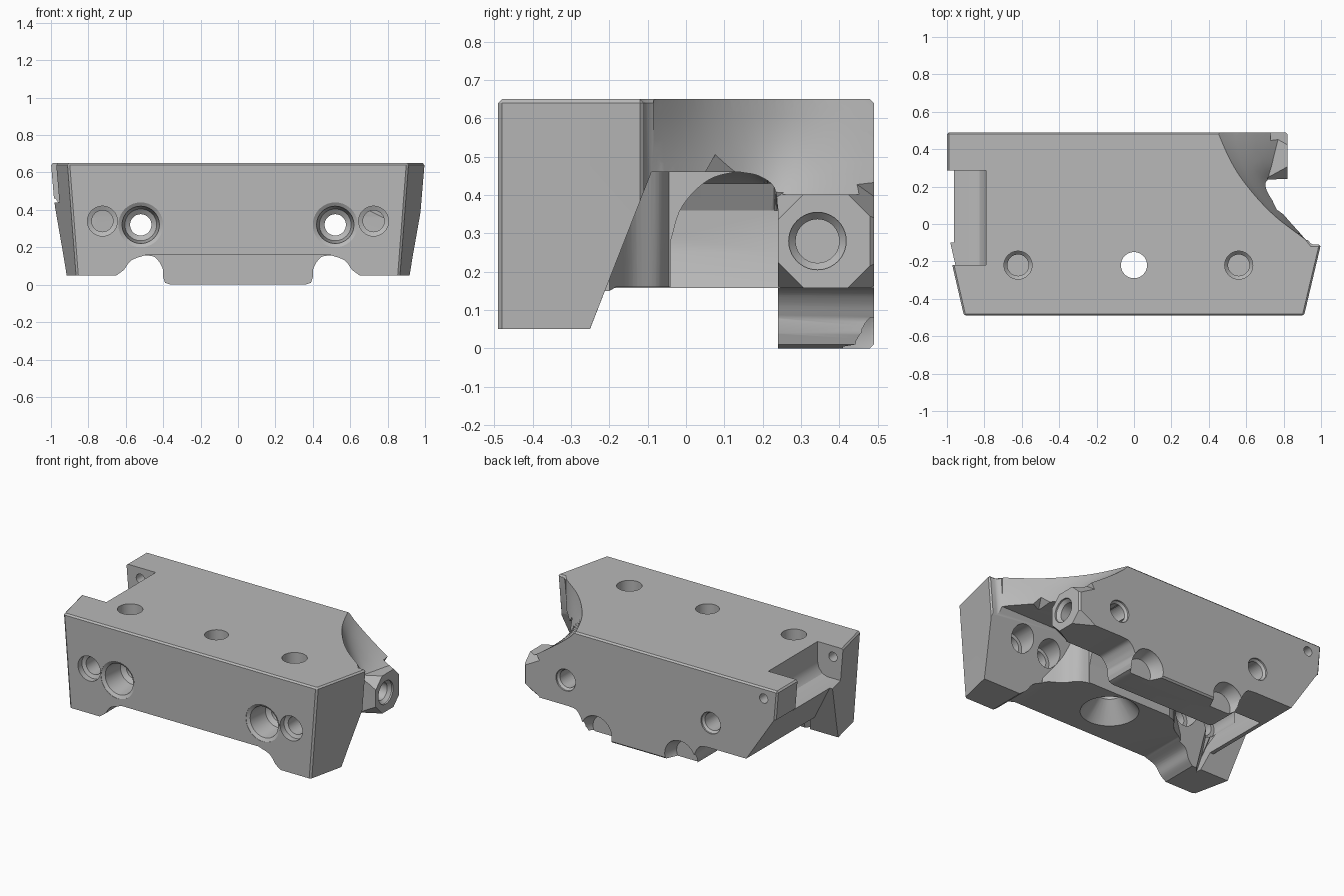
import bpy, bmesh, math
from mathutils import Vector, Matrix

cube = bpy.data.objects.get("Cube")
if cube:
    bpy.data.objects.remove(cube, do_unlink=True)

grey = bpy.data.materials.new("machined_grey")
grey.use_nodes = True
COLOR = (0.48, 0.48, 0.48, 1)
grey.diffuse_color = COLOR
grey.node_tree.nodes["Principled BSDF"].inputs["Base Color"].default_value = COLOR


def loft(name, rings, bevel=0):
    """Closed solid through rings of equal point count."""
    bm = bmesh.new()
    vs = [[bm.verts.new(p) for p in ring] for ring in rings]
    n = len(vs[0])
    for a, b in zip(vs, vs[1:]):
        for i in range(n):
            j = (i + 1) % n
            bm.faces.new((a[i], a[j], b[j], b[i]))
    bm.faces.new(vs[0])
    bm.faces.new(vs[-1])
    bmesh.ops.recalc_face_normals(bm, faces=bm.faces)
    if bevel:
        bmesh.ops.bevel(bm, geom=bm.edges[:], offset=bevel, segments=1, affect='EDGES')
    bmesh.ops.triangulate(bm, faces=[f for f in bm.faces if len(f.verts) == 4])
    me = bpy.data.meshes.new(name)
    bm.to_mesh(me)
    bm.free()
    me.materials.append(grey)
    ob = bpy.data.objects.new(name, me)
    bpy.context.collection.objects.link(ob)
    return ob


def along_y(name, xz, y0, y1):
    return loft(name, [[(x, y, z) for x, z in xz] for y in (y0, y1)])


def along_x(name, yz, x0, x1):
    return loft(name, [[(x, y, z) for y, z in yz] for x in (x0, x1)])


def along_z(name, xy, z0, z1):
    return loft(name, [[(x, y, z) for x, y in xy] for z in (z0, z1)])


def turned(name, start, axis, steps, n=40):
    """Round cutter: steps are (distance along axis, radius)."""
    rot = Vector(axis).to_track_quat('Z', 'Y').to_matrix().to_4x4()
    m = Matrix.Translation(start) @ rot
    return loft(name, [[m @ Vector((r * math.cos(2 * math.pi * i / n),
                                    r * math.sin(2 * math.pi * i / n), d))
                        for i in range(n)] for d, r in steps])


def smooth_path(pts, n=6):
    """Catmull-Rom points through a short list."""
    p = [Vector(q) for q in pts]
    p = [2 * p[0] - p[1]] + p + [2 * p[-1] - p[-2]]
    out = []
    for a, b, c, d in zip(p, p[1:], p[2:], p[3:]):
        for k in range(n):
            t = k / n
            out.append(0.5 * (2 * b + (c - a) * t + (2 * a - 5 * b + 4 * c - d) * t * t
                              + (3 * b - a - 3 * c + d) * t ** 3))
    return [tuple(v) for v in out + [p[-2]]]


def mirrored(half):
    return half + [(-x, v) for x, v in reversed(half)]


# Main block: plan outline with tapered ends and an upright lug face
plan = [(-.91, -.49), (.91, -.49), (1, -.11), (.95, -.11), (.91, -.06),
        (.82, .2), (.82, .49), (-1, .49), (-1, -.1)]
low = [(x if abs(x) == .82 else x * .945, y) for x, y in plan]
body = loft("clamp_body", [[(x, y, 0) for x, y in low],
                           [(x, y, .65) for x, y in plan]], bevel=.01)


def combine(tool, op='DIFFERENCE'):
    mod = body.modifiers.new(tool.name, 'BOOLEAN')
    mod.operation = op
    mod.solver = 'EXACT'
    mod.object = tool
    bpy.context.view_layer.objects.active = body
    bpy.ops.object.modifier_apply(modifier=mod.name)
    bpy.data.objects.remove(tool, do_unlink=True)


# Cavity with sloped front side and closed, rounded right end
arch = smooth_path([(.14, .46), (.19, .45), (.23, .42), (.24, .36)], 4)
cavity = [(-.29, -.05), (-.09, .46)] + arch + [(.24, -.05)]
combine(loft("cavity", [[(-.79, y, min(max(z, .25), .36)) for y, z in cavity],
                        [(-.75, y, min(max(z, .16), .43)) for y, z in cavity],
                        [(-.68, y, z) for y, z in cavity],
                        [(1.3, y, z) for y, z in cavity]]))

# Central boss with arched rear face and flared sides
curve = smooth_path([(-.04, .28), (-.01, .37), (.06, .44), (.15, .465)])
combine(along_x("boss", [(-.35, .1), (-.04, .1)] + curve + [(.15, .5), (-.35, .5)], -.3, .3), 'UNION')
flare = smooth_path([(.29, -.041), (.36, -.07), (.42, -.14), (.52, -.2)])
combine(along_z("boss_flare", mirrored(flare + [(.52, -.3)]), .1, .5), 'UNION')

# Underside of the front wall between the feet, and of the rear wall beside the tab
foot = smooth_path([(.65, .05), (.61, .08), (.57, .13), (.49, .16)], 5)
combine(along_y("front_arch", mirrored([(1.2, -.1), (1.2, .05)] + foot), -.7, .235))
tab = smooth_path([(.4, .08), (.42, .12), (.45, .15), (.5, .157)], 5)
for s in (1, -1):
    edge = [(.36, -.1), (.36, 0), (.39, .01), (.4, .04)] + tab + [(1.3, .157), (1.3, -.1)]
    combine(along_y("tab_side", [(s * x, z) for x, z in edge], .2, .7))
    combine(turned("tab_recess", (s * .3, .5, .035), (0, -1, 0), [(-.1, .11), (.02, .11), (.09, .08)]))

# Swept scoop above the left lug
top = smooth_path([(.43, .53), (.52, .33), (.617, .187), (.75, .045), (.92, -.085)])
bottom = smooth_path([(.79, .53), (.74, .33), (.72, .22), (.78, .1), (.92, -.085)])
rings = []
for k in range(-1, 9):
    t = max(k, 0) / 8
    z = .8 if k < 0 else .651 - .25 * t ** .85
    rings.append([(a[0] + (b[0] - a[0]) * t, a[1] + (b[1] - a[1]) * t, z)
                  for a, b in zip(top, bottom)] + [(1.4, -.085, z), (1.4, .53, z)])
combine(loft("scoop", rings))

# Lug end corners, cut to an octagon
center = Vector((.82, .365, .28))
for sy in (1, -1):
    for sz in (1, -1):
        n = Vector((.55, sy, sz)).normalized()
        at = center + Vector((0, sy * .125, sz * .055))
        combine(turned("lug_corner", at, n, [(0, .18), (.2, .18)], 4))

# Right end: top pocket and sloped lower corner
combine(along_y("end_pocket", [(-1.2, .8), (-.79, .8), (-.79, .52), (-.8, .48), (-.825, .452),
                               (-.86, .44), (-1.2, .44)], -.22, .285))
corner = [(-.65, -.1), (-.65, .157), (-.775, .157), (-.975, .46), (-1.3, .46), (-1.3, -.1)]
combine(loft("end_slope", [[(x, -.27 + .39 * z, z) for x, z in corner],
                           [(x, .7, z) for x, z in corner]]))

# Bolt holes
for s in (1, -1):
    combine(turned("main_bore", (s * .52, -.5, .32), (0, 1, 0),
                   [(-.1, .12), (.012, .12), (.025, .1), (.16, .085), (.18, .057), (1.1, .057)]))
    combine(turned("rear_bore", (s * .52, .5, .32), (0, -1, 0), [(-.1, .07), (.02, .07), (.04, .05)]))
    combine(turned("side_bore", (s * .725, -.5, .34), (0, 1, 0),
                   [(-.1, .08), (.05, .08), (.06, .057), (.45, .057)]))
    for x, z in ((.52, .32), (.725, .34)):
        combine(turned("inner_bore", (s * x, -.24, z), (0, 1, 0), [(0, .08), (.2, .08)]))
for x in (-.62, .56):
    combine(turned("top_bore", (x, -.22, .7), (0, 0, -1), [(0, .075), (.2, .075), (.22, .057), (.29, .057)]))
combine(turned("center_bore", (0, -.22, .1), (0, 0, 1), [(0, .19), (.06, .17), (.18, .07), (.7, .07)]))
combine(turned("lug_bore", (.83, .343, .28), (-1, 0, 0), [(-.05, .075), (.02, .075), (.04, .057), (.2, .057)]))
combine(turned("pin_bore", (-.9, -.32, .58), (0, 1, 0), [(0, .03), (1, .03)], 24))

# Smooth curved walls, keep machined edges crisp
bpy.ops.object.select_all(action='DESELECT')
body.select_set(True)
bpy.context.view_layer.objects.active = body
bpy.ops.object.shade_smooth_by_angle(angle=math.radians(28))
